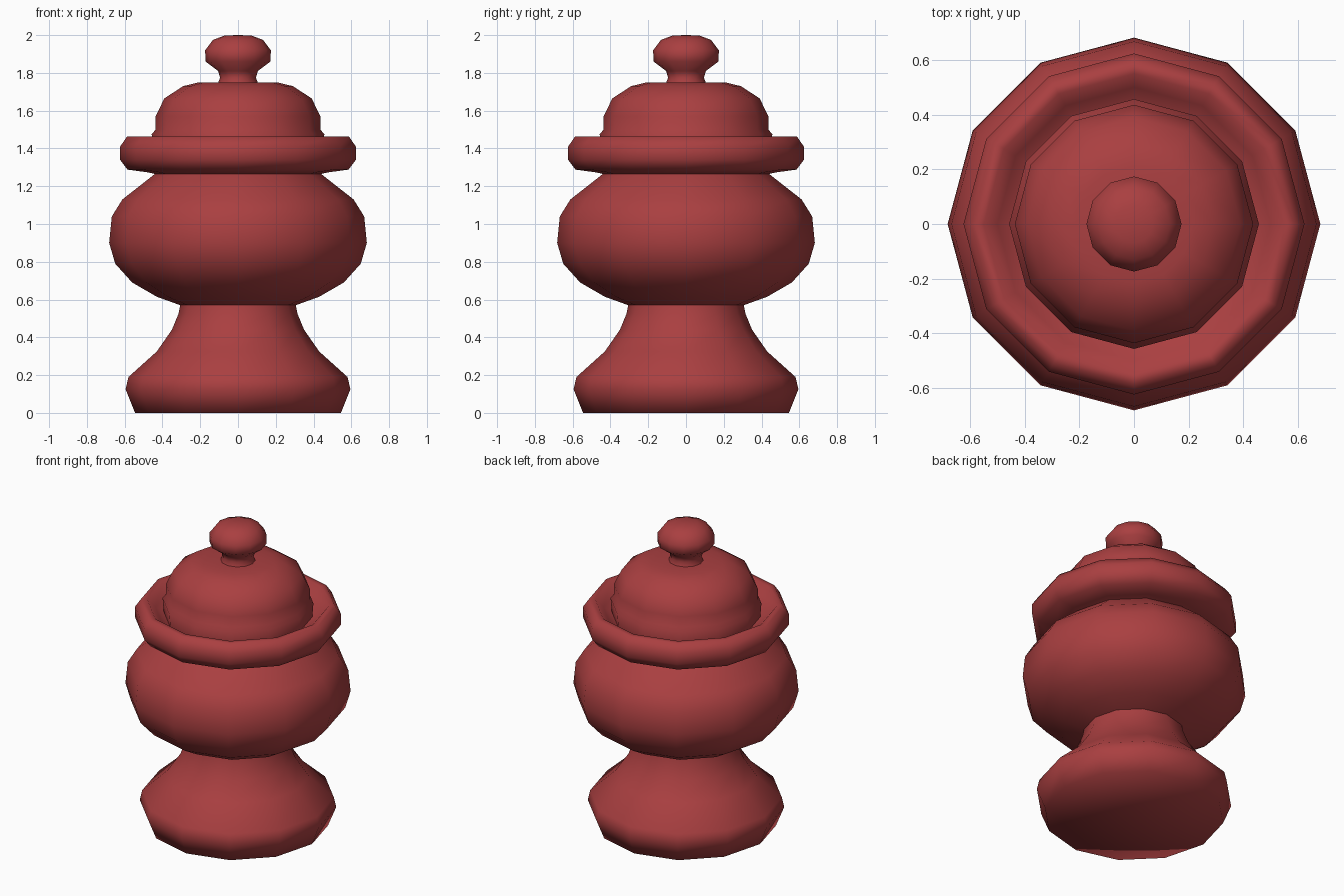
import bpy, bmesh
from math import cos, sin, pi

if "Cube" in bpy.data.objects:
    bpy.data.objects.remove(bpy.data.objects["Cube"])

SIDES = 12
red = bpy.data.materials.new("red_glaze")
red.diffuse_color = (0.40, 0.05, 0.052, 1)
red.use_nodes = True
red.node_tree.nodes["Principled BSDF"].inputs["Base Color"].default_value = red.diffuse_color


def lathe(name, profile):
    """Turn an (r, z) profile around z; r = 0 makes a pole."""
    bm = bmesh.new()
    rings = []
    for r, z in profile:
        n = SIDES if r > 0 else 1
        rings.append([bm.verts.new((r * cos(2 * pi * i / SIDES), r * sin(2 * pi * i / SIDES), z))
                      for i in range(n)])
    for a, b in zip(rings, rings[1:]):
        for i in range(SIDES):
            j = (i + 1) % SIDES
            quad = [a[i % len(a)], a[j % len(a)], b[j % len(b)], b[i % len(b)]]
            bm.faces.new(list(dict.fromkeys(quad)))
    for f in bm.faces:
        f.smooth = True
    mesh = bpy.data.meshes.new(name)
    bm.to_mesh(mesh)
    bm.free()
    mesh.materials.append(red)
    ob = bpy.data.objects.new(name, mesh)
    bpy.context.collection.objects.link(ob)
    return ob


# Flared foot with closed underside
lathe("foot", [(0, 0), (0.545, 0), (0.595, 0.125), (0.58, 0.19), (0.43, 0.325),
               (0.35, 0.44), (0.315, 0.525), (0.306, 0.57)])

# Rounded bowl
lathe("bowl", [(0.306, 0.57), (0.43, 0.615), (0.56, 0.69), (0.65, 0.79), (0.682, 0.9),
               (0.668, 1.04), (0.612, 1.13), (0.44, 1.265)])

# Rolled rim, dipping inward to the lid seat
lathe("rim", [(0.44, 1.265), (0.475, 1.273), (0.585, 1.288), (0.624, 1.34), (0.624, 1.41),
              (0.588, 1.462), (0.55, 1.462), (0.50, 1.41), (0.45, 1.385)])

# Domed lid
lathe("lid", [(0.45, 1.385), (0.457, 1.475), (0.436, 1.50), (0.436, 1.57), (0.39, 1.665),
              (0.29, 1.73), (0.215, 1.748), (0.105, 1.748)])

# Knob on a short neck
lathe("knob", [(0.105, 1.748), (0.095, 1.775), (0.105, 1.81), (0.172, 1.86), (0.174, 1.92),
               (0.132, 1.975), (0.07, 1.998), (0, 2.0)])
